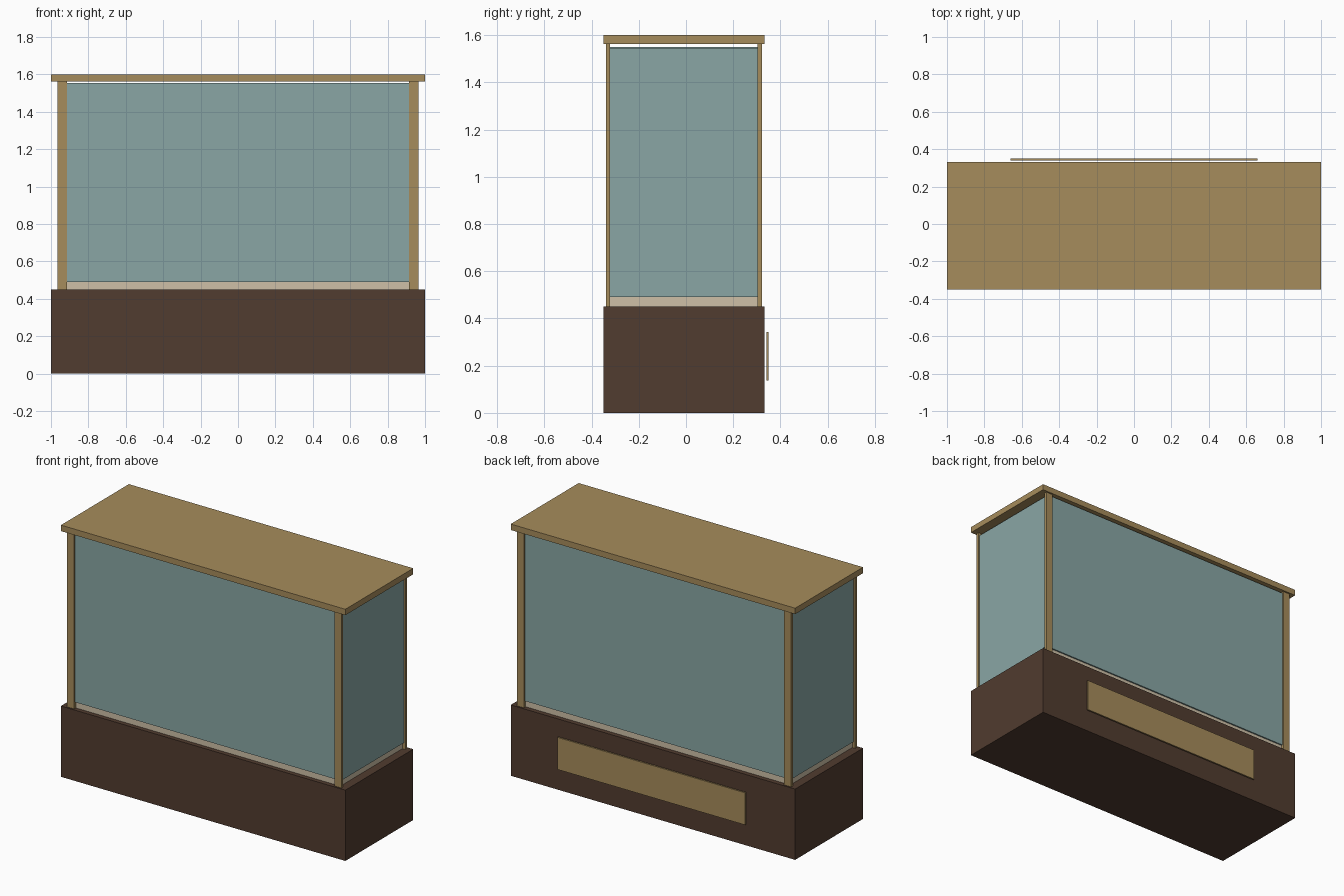
import bpy

if "Cube" in bpy.data.objects:
    bpy.data.objects.remove(bpy.data.objects["Cube"])


def material(name, rgb):
    m = bpy.data.materials.new(name)
    m.diffuse_color = [(c / 255) ** 2.2 for c in rgb] + [1]
    m.use_nodes = True
    m.node_tree.nodes["Principled BSDF"].inputs["Base Color"].default_value = m.diffuse_color
    return m


wood = material("light_wood", (165, 139, 92))
dark = material("dark_wood", (82, 62, 51))
glass = material("glass", (136, 165, 163))
sand = material("sand", (205, 191, 166))


def box(name, x, y, z, mat):
    """Axis-aligned box from (min, max) pairs."""
    bpy.ops.mesh.primitive_cube_add(size=1, location=[(a + b) / 2 for a, b in (x, y, z)])
    o = bpy.context.object
    o.name = name
    o.scale = [b - a for a, b in (x, y, z)]
    bpy.ops.object.transform_apply(location=False, rotation=False, scale=True)
    o.data.materials.append(mat)
    return o


# Cabinet base, lid and the access panel on the back
box("cabinet_base", (-1, 1), (-0.35, 0.332), (0, 0.45), dark)
box("lid", (-1, 1), (-0.35, 0.332), (1.562, 1.6), wood)
box("back_access_panel", (-0.66, 0.66), (0.34, 0.35), (0.138, 0.342), wood)

# Sand bed and thin glass cover inside the frame
box("sand_bed", (-0.945, 0.945), (-0.322, 0.303), (0.45, 0.49), sand)
box("glass_cover", (-0.945, 0.945), (-0.322, 0.303), (1.543, 1.55), glass)

# Corner posts and the long glass panes, front and back
for side, post_y, pane_y in (("front", (-0.339, -0.321), (-0.331, -0.322)),
                             ("back", (0.302, 0.321), (0.303, 0.312))):
    box(side + "_glass", (-0.915, 0.915), pane_y, (0.49, 1.555), glass)
    for hand, s in (("left", -1), ("right", 1)):
        box(f"{side}_{hand}_post", sorted((s * 0.915, s * 0.965)), post_y, (0.45, 1.562), wood)

# Short glass panes at both ends
for hand, s in (("left", -1), ("right", 1)):
    box(hand + "_glass", sorted((s * 0.946, s * 0.955)), (-0.321, 0.302), (0.49, 1.545), glass)
